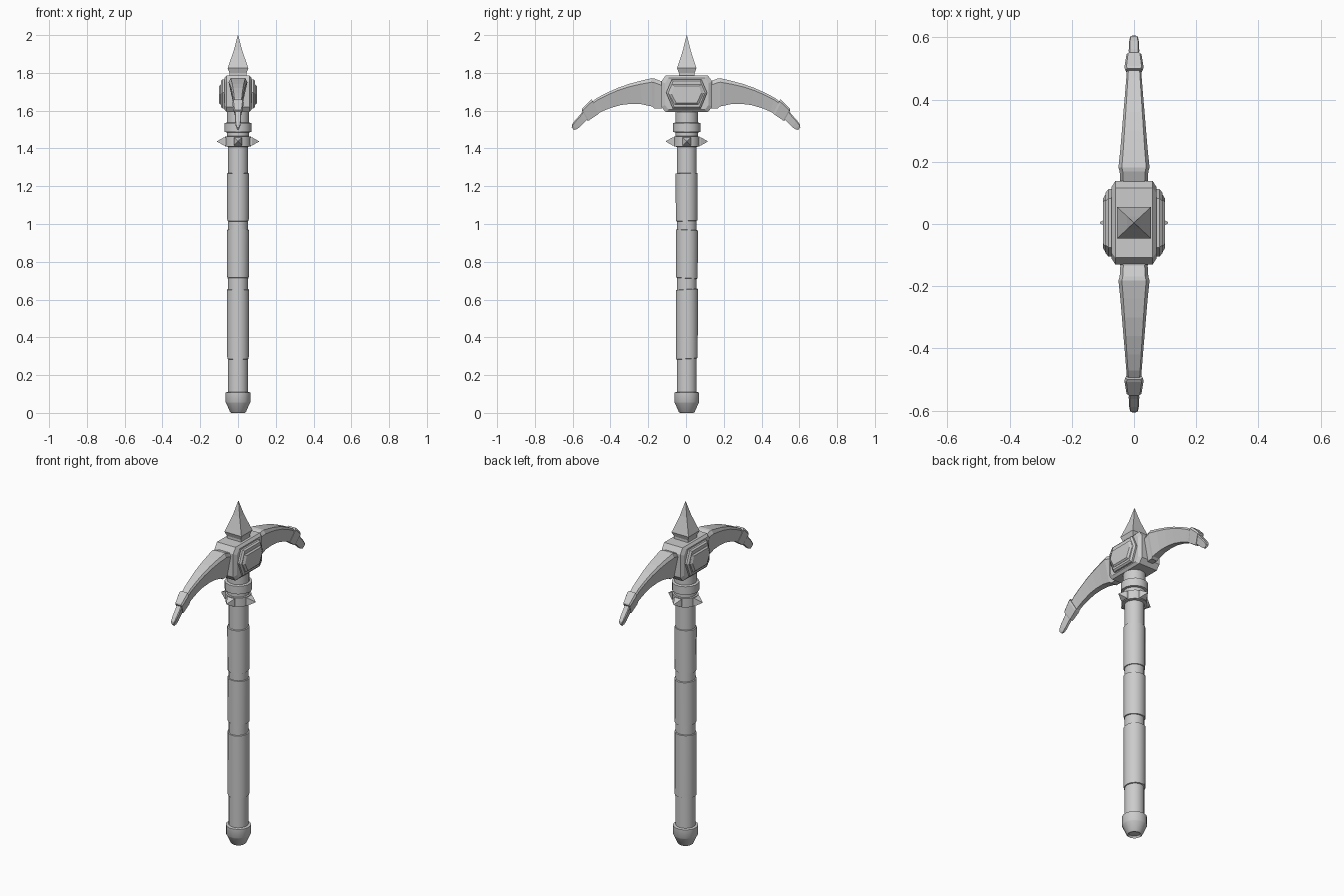
import bpy, bmesh, math
from mathutils import Vector

CY = 0.004  # tiny offset of the shaft from the bounding-box centre


def loft(name, rings, smooth=False):
    """Skin a list of equal-length point rings and cap both ends."""
    bm = bmesh.new()
    vs = [[bm.verts.new(p) for p in r] for r in rings]
    n = len(vs[0])
    for a, b in zip(vs, vs[1:]):
        for i in range(n):
            j = (i + 1) % n
            bm.faces.new((a[i], a[j], b[j], b[i]))
    bm.faces.new(vs[0][::-1])
    bm.faces.new(vs[-1])
    bmesh.ops.recalc_face_normals(bm, faces=bm.faces)
    me = bpy.data.meshes.new(name)
    bm.to_mesh(me)
    bm.free()
    ob = bpy.data.objects.new(name, me)
    bpy.context.collection.objects.link(ob)
    if smooth:
        bpy.ops.object.select_all(action='DESELECT')
        ob.select_set(True)
        bpy.context.view_layer.objects.active = ob
        bpy.ops.object.shade_smooth_by_angle(angle=math.radians(32))
    return ob


def turned(name, profile, sides=16, dy=0.0, tilt=0.0):
    """Round part about z from (radius, z) pairs; tilt slants the rings along y."""
    rings = []
    for r, z in profile:
        ring = []
        for i in range(sides):
            a = 2 * math.pi * (i + 0.5) / sides
            y = r * math.sin(a)
            ring.append((r * math.cos(a), CY + dy + y, z + tilt * y))
        rings.append(ring)
    return loft(name, rings, True)


def plate(name, outline, layers):
    """Stack of (x, scale) copies of a y-z outline about its centre."""
    c = sum((Vector(p) for p in outline), Vector((0, 0))) / len(outline)
    return loft(name, [[(x, c.x + (y - c.x) * s, c.y + (z - c.y) * s)
                        for y, z in outline] for x, s in layers])


# Shaft, pommel and neck
turned("shaft", [(0.053, 0.08), (0.053, 1.5)])
turned("pommel", [(0.030, 0.01), (0.036, 0.0), (0.043, 0.005), (0.064, 0.052),
                  (0.067, 0.057), (0.067, 0.108), (0.053, 0.111)])
turned("neck", [(0.060, 1.45), (0.060, 1.62)])

# Grip wraps
for i, (z0, z1, dy, tilt) in enumerate([(1.015, 1.27, -0.001, 0.03),
                                        (0.712, 0.97, 0.001, -0.05),
                                        (0.285, 0.655, 0.001, 0.06)]):
    turned(f"grip_wrap_{i + 1}", [(0.052, z0), (0.058, z0 + 0.002),
                                  (0.059, z1 - 0.002), (0.052, z1)], dy=dy, tilt=tilt)

# Collars below the head
turned("spiked_collar", [(0.052, 1.408), (0.069, 1.411), (0.069, 1.463), (0.052, 1.466)])
turned("upper_collar", [(0.055, 1.484), (0.073, 1.487), (0.073, 1.534), (0.058, 1.538)])

# Four pyramid studs on the lower collar
for k in range(4):
    a = k * math.pi / 2
    out, side = Vector((math.cos(a), math.sin(a), 0)), Vector((-math.sin(a), math.cos(a), 0))
    c = Vector((0, CY, 1.437))
    rings = [[c + out * d + side * (h * u) + Vector((0, 0, h * v))
              for u, v in ((-1, -1), (1, -1), (1, 1), (-1, 1))]
             for d, h in ((0.055, 0.022), (0.074, 0.022), (0.11, 0.0015))]
    loft(f"collar_stud_{k + 1}", rings)

# Head block with chamfered corners and side faces
block = [(-0.108, 1.787), (0.116, 1.787), (0.138, 1.755), (0.138, 1.62),
         (0.116, 1.592), (-0.108, 1.592), (-0.13, 1.62), (-0.13, 1.755)]
plate("head_block", block, [(-0.072, 0.86), (-0.06, 1), (0.06, 1), (0.072, 0.86)])

# Hexagonal side plates with raised gems
hexagon = [(-0.105, 1.695), (-0.075, 1.765), (0.082, 1.765),
           (0.112, 1.695), (0.078, 1.612), (-0.07, 1.612)]
gem = [(-0.09, 1.688), (-0.072, 1.738), (0.08, 1.738),
       (0.094, 1.693), (0.066, 1.632), (-0.06, 1.632)]
for s, side in ((-1, "left"), (1, "right")):
    plate(f"side_plate_{side}", hexagon, [(s * 0.05, 1), (s * 0.082, 1), (s * 0.091, 0.9)])
    plate(f"side_gem_{side}", gem, [(s * 0.08, 1), (s * 0.092, 1), (s * 0.1, 0.86)])

# Square top spike
loft("top_spike", [[(0.0 + h * u, CY + h * v * 0.93, z)
                    for u, v in ((-1, -1), (1, -1), (1, 1), (-1, 1))]
                   for h, z in ((0.046, 1.77), (0.045, 1.80), (0.055, 1.825),
                                (0.046, 1.85), (0.022, 1.92), (0.001, 2.0))])


def section(s, yt, zt, yb, zb, w):
    """Tapered six-sided blade cross-section between a top and a bottom point."""
    ring = []
    for u, t in ((-0.78, 0), (0.78, 0), (1, 0.14), (0.42, 1), (-0.42, 1), (-1, 0.14)):
        ring.append((u * w, s * (yt + (yb - yt) * t), zt + (zb - zt) * t))
    return ring


# Curved picks: blade, band and tip on each side (top y,z, bottom y,z, half width)
blade = [(0.10, 1.755, 0.10, 1.615, 0.048), (0.135, 1.757, 0.135, 1.612, 0.044),
         (0.168, 1.770, 0.168, 1.612, 0.046), (0.182, 1.772, 0.180, 1.622, 0.050),
         (0.24, 1.758, 0.235, 1.634, 0.044), (0.30, 1.742, 0.29, 1.636, 0.039),
         (0.36, 1.721, 0.345, 1.630, 0.034), (0.42, 1.694, 0.40, 1.614, 0.029),
         (0.47, 1.668, 0.445, 1.596, 0.025), (0.52, 1.63, 0.495, 1.566, 0.021)]
band = [(0.499, 1.660, 0.462, 1.585, 0.028), (0.508, 1.654, 0.470, 1.578, 0.031),
        (0.550, 1.612, 0.514, 1.548, 0.024), (0.552, 1.604, 0.520, 1.546, 0.020)]
tip = [(0.535, 1.612, 0.508, 1.568, 0.016), (0.562, 1.577, 0.535, 1.540, 0.017),
       (0.588, 1.548, 0.560, 1.515, 0.016), (0.604, 1.526, 0.578, 1.502, 0.013),
       (0.605, 1.512, 0.594, 1.498, 0.008)]
for s, side in ((-1, "front"), (1, "back")):
    for part, rows in (("blade", blade), ("band", band), ("tip", tip)):
        loft(f"pick_{part}_{side}", [section(s, *r) for r in rows])
